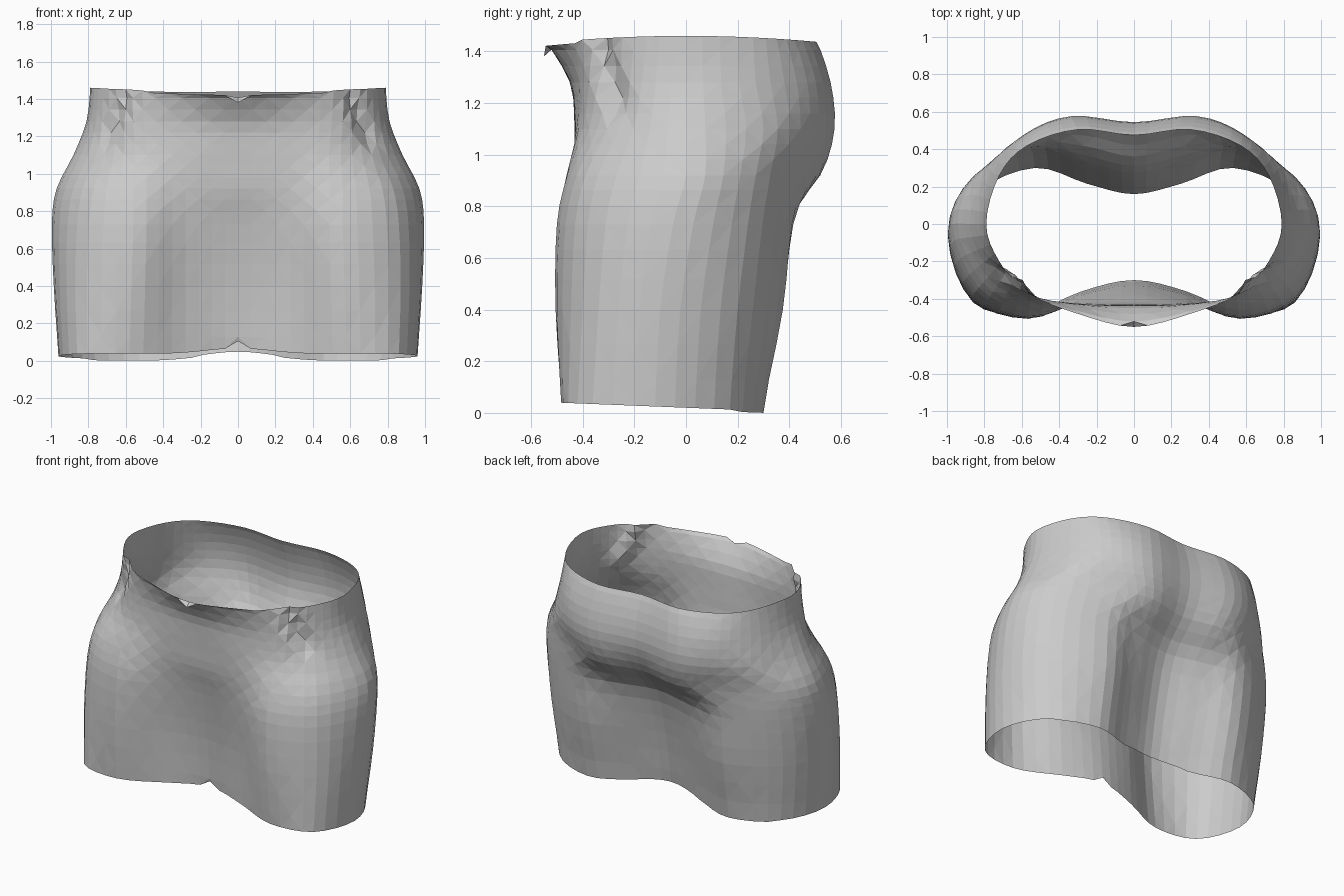
import bpy, bmesh, math
from mathutils import Vector

if "Cube" in bpy.data.objects:
    bpy.data.objects.remove(bpy.data.objects["Cube"])

# Half cross-sections, front centre to back centre: height, x values (ends are 0), y values
SECTIONS = [
    (0.03, (.28, .58, .86, .96, .83, .53, .25), (-.30, -.36, -.48, -.42, -.12, .17, .30, .215, .16)),
    (0.40, (.28, .57, .87, .985, .87, .54, .26), (-.33, -.38, -.505, -.40, -.10, .20, .375, .29, .22)),
    (0.73, (.28, .56, .86, .995, .87, .55, .27), (-.38, -.415, -.50, -.38, -.05, .24, .41, .37, .31)),
    (0.92, (.28, .56, .83, .97, .84, .52, .28), (-.42, -.43, -.46, -.34, 0, .27, .46, .52, .47)),
    (1.10, (.28, .55, .76, .88, .78, .58, .33), (-.43, -.43, -.40, -.26, 0, .30, .48, .575, .54)),
    (1.28, (.30, .56, .73, .81, .75, .58, .33), (-.45, -.43, -.375, -.22, 0, .27, .47, .56, .53)),
    (1.45, (.30, .57, .72, .79, .72, .57, .30), (-.55, -.48, -.37, -.20, 0, .26, .42, .505, .475)),
]
SUB_U, SUB_V = 4, 3


def spline(a, b, c, d, t):
    return 0.5 * (2 * b + (c - a) * t + (2 * a - 5 * b + 4 * c - d) * t * t
                  + (3 * b - a - 3 * c + d) * t ** 3)


def ring(section):
    z, xs, ys = section
    half = [Vector((x, y, z)) for x, y in zip((0, *xs, 0), ys)]
    pts = half + [Vector((-p.x, p.y, p.z)) for p in half[-2:0:-1]]
    n = len(pts)
    return [spline(pts[i - 1], pts[i], pts[(i + 1) % n], pts[(i + 2) % n], k / SUB_U)
            for i in range(n) for k in range(SUB_U)]


# Loft between the sections
rings = [ring(s) for s in SECTIONS]
rows, last = [], len(rings) - 1
for j in range(last):
    quad = [rings[max(j - 1, 0)], rings[j], rings[j + 1], rings[min(j + 2, last)]]
    for k in range(SUB_V):
        rows.append([spline(*p, k / SUB_V) for p in zip(*quad)])
rows.append(rings[-1])

# Waist folds: narrow dents running down from the rim
for row in rows:
    for p in row:
        if p.z > 1.1 and p.y < 0:
            line_x = 0.60 + (1.45 - p.z) * 0.38
            dent = 0.035 * math.exp(-((abs(p.x) - line_x) / 0.04) ** 2)
            dent *= min(1, (p.z - 1.1) / 0.1)
            p.x *= 1 - dent
            p.y += dent

# Hem and rim slopes
for p in rows[0]:
    p.z = 0.02 - 0.04 * p.y
    p.z += 0.035 * math.exp(-(p.x / 0.25) ** 2)
    p.z = max(p.z, 0) - 0.008 * (p.y > 0.2)
    p.z = max(p.z, 0)
for p in rows[-1]:
    p.z = 1.46 - 0.09 * p.y ** 2 - (0.012 if abs(p.x) < 0.5 and p.y < 0 else 0)

# Small centre-front notches at the hem and the rim
rows[0][0].z = 0.105
rows[-1][0] += Vector((0, 0, -0.04))

# Fitted skirt: open sheet of flat triangles
bm = bmesh.new()
grid = [[bm.verts.new(p) for p in row] for row in rows]
n = len(grid[0])
for j in range(len(grid) - 1):
    for i in range(n):
        a, b = grid[j][i], grid[j][(i + 1) % n]
        d, c = grid[j + 1][i], grid[j + 1][(i + 1) % n]
        tris = ((a, b, c), (a, c, d)) if (i + j) % 2 else ((a, b, d), (b, c, d))
        for t in tris:
            bm.faces.new(t)
mesh = bpy.data.meshes.new("fitted_skirt")
bm.to_mesh(mesh)
bm.free()
bpy.context.collection.objects.link(bpy.data.objects.new("fitted_skirt", mesh))
